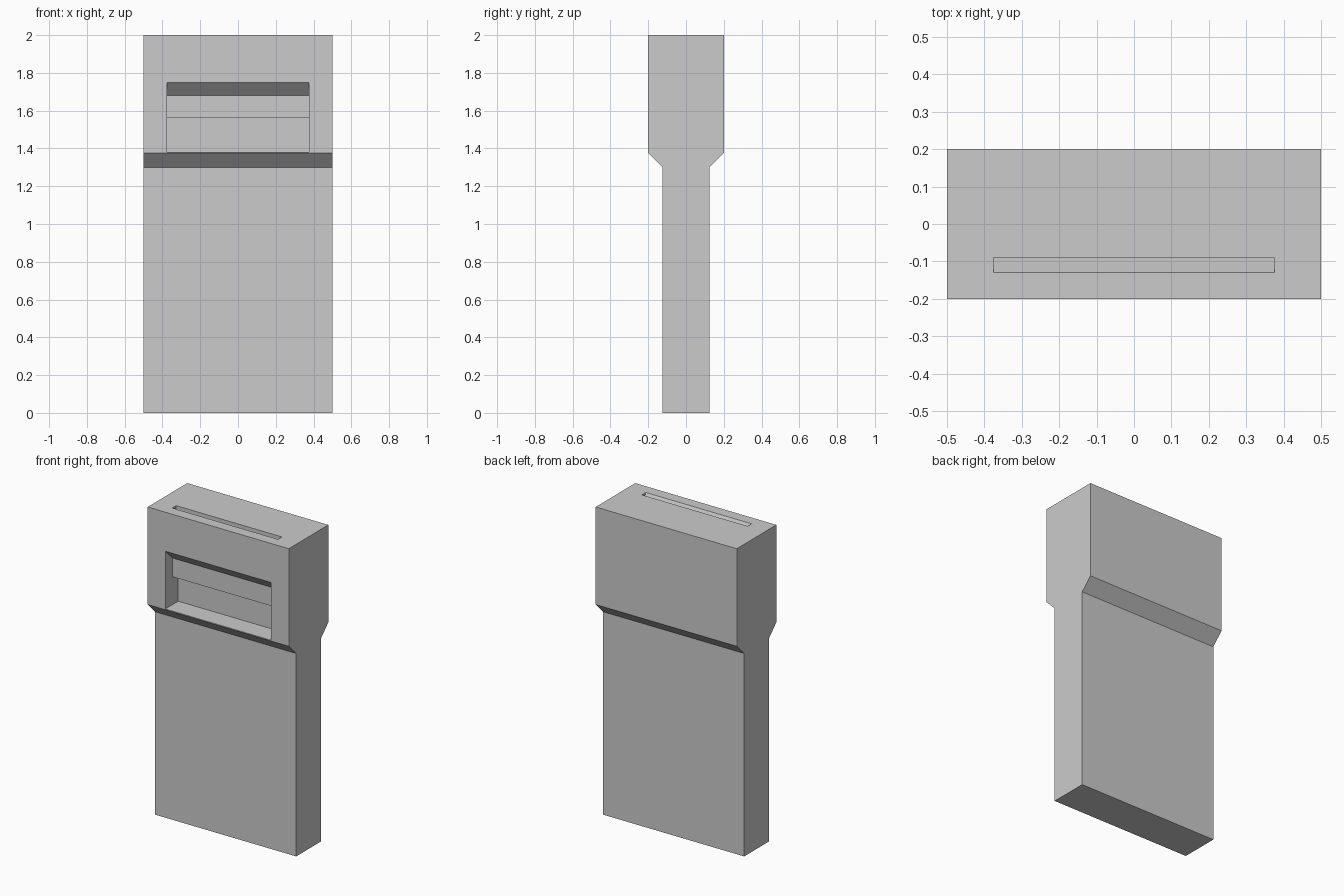
import bpy
import bmesh

# Remove the default object
cube = bpy.data.objects.get("Cube")
if cube:
    bpy.data.objects.remove(cube, do_unlink=True)

# Single grey material
grey = bpy.data.materials.new("plain_grey")
grey.use_nodes = True
colour = (0.6, 0.6, 0.6, 1)
grey.diffuse_color = colour
grey.node_tree.nodes["Principled BSDF"].inputs["Base Color"].default_value = colour


def prism(name, profile, half_width):
    """Extrude a (y, z) profile along x, centred on x = 0."""
    bm = bmesh.new()
    face = bm.faces.new([bm.verts.new((-half_width, y, z)) for y, z in profile])
    extruded = bmesh.ops.extrude_face_region(bm, geom=[face])["geom"]
    verts = [g for g in extruded if isinstance(g, bmesh.types.BMVert)]
    bmesh.ops.translate(bm, verts=verts, vec=(2 * half_width, 0, 0))
    bmesh.ops.recalc_face_normals(bm, faces=bm.faces)
    mesh = bpy.data.meshes.new(name)
    bm.to_mesh(mesh)
    bm.free()
    mesh.materials.append(grey)
    obj = bpy.data.objects.new(name, mesh)
    bpy.context.collection.objects.link(obj)
    return obj


# Body: slim lower slab flaring into a thicker head
right_half = [(0.125, 0), (0.125, 1.3), (0.2, 1.375), (0.2, 2)]
body = prism("body", right_half + [(-y, z) for y, z in reversed(right_half)], 0.5)

# Front pocket: sloped ceiling, upper panel and deeper tray below
pocket = prism("pocket_cutter", [
    (-0.25, 1.38), (-0.07, 1.38), (-0.07, 1.56),
    (-0.13, 1.56), (-0.13, 1.68), (-0.25, 1.80)], 0.375)

# Top slot with a slanted front wall
slot = prism("slot_cutter", [
    (-0.13, 2.0), (-0.09, 1.93), (-0.09, 2.05), (-0.13, 2.05)], 0.375)

# Cut the openings, then bake and remove the cutters
for cutter in (pocket, slot):
    cutter.hide_render = True
    mod = body.modifiers.new(cutter.name, "BOOLEAN")
    mod.operation = "DIFFERENCE"
    mod.solver = "EXACT"
    mod.object = cutter
bpy.context.view_layer.update()
evaluated = body.evaluated_get(bpy.context.evaluated_depsgraph_get())
baked = bpy.data.meshes.new_from_object(evaluated)
body.modifiers.clear()
body.data = baked
for cutter in (pocket, slot):
    bpy.data.objects.remove(cutter, do_unlink=True)
